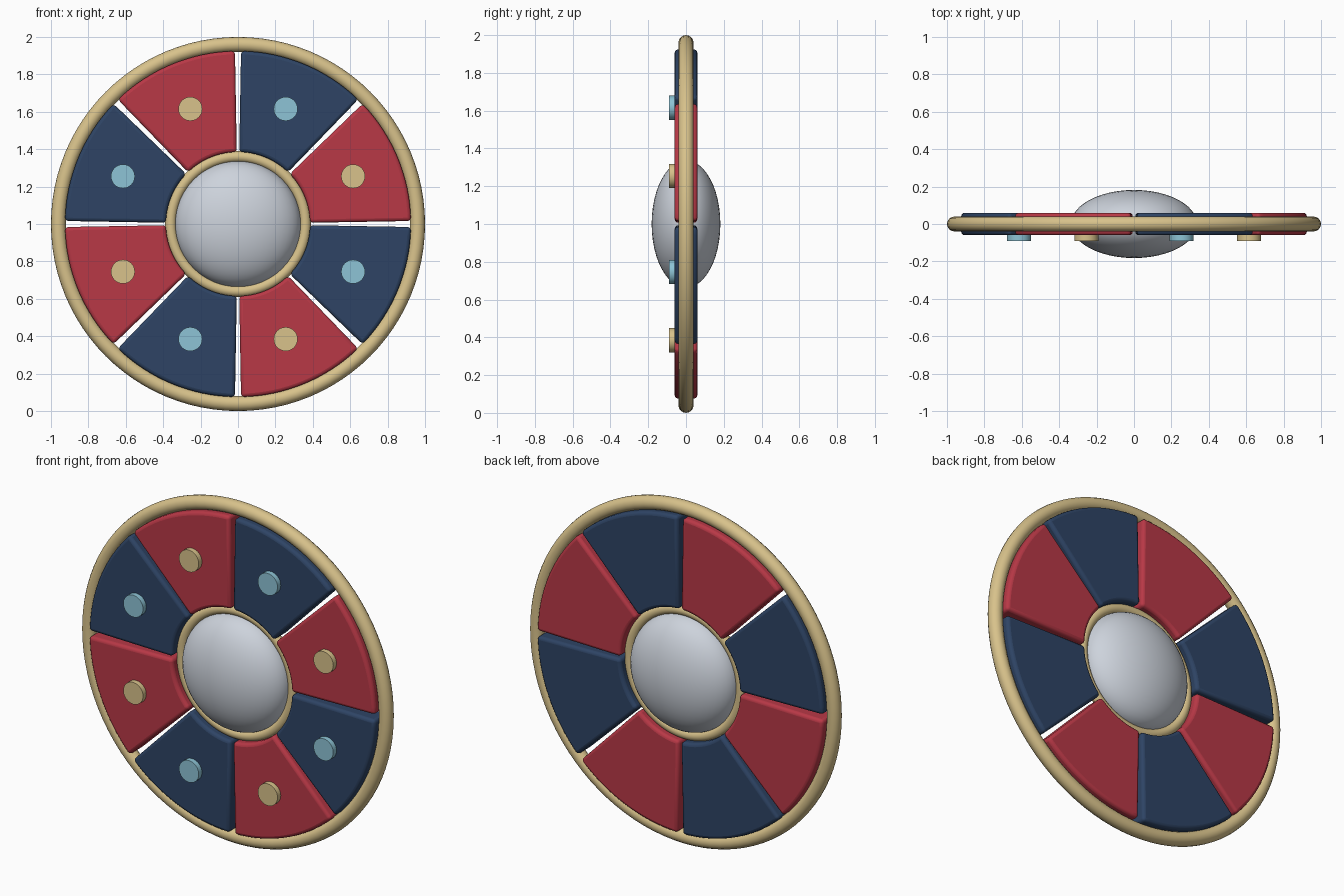
import bpy, bmesh, math
from mathutils import Matrix

if "Cube" in bpy.data.objects:
    bpy.data.objects.remove(bpy.data.objects["Cube"])

CENTER_Z = 1.0


def material(name, rgb):
    lin = [((c / 255 + 0.055) / 1.055) ** 2.4 for c in rgb]
    m = bpy.data.materials.new(name)
    m.diffuse_color = (*lin, 1)
    m.use_nodes = True
    m.node_tree.nodes["Principled BSDF"].inputs["Base Color"].default_value = m.diffuse_color
    return m


RED = material("red", (184, 56, 70))
NAVY = material("navy", (46, 68, 101))
GOLD = material("gold", (216, 194, 139))
SKY = material("sky blue", (141, 196, 214))
SILVER = material("silver", (205, 211, 220))


def finish(obj, name, mat, angle=40):
    obj.name = name
    obj.data.materials.append(mat)
    bpy.ops.object.select_all(action='DESELECT')
    obj.select_set(True)
    bpy.context.view_layer.objects.active = obj
    bpy.ops.object.shade_smooth_by_angle(angle=math.radians(angle))


def ring(name, major, minor):
    bpy.ops.mesh.primitive_torus_add(
        major_radius=major, minor_radius=minor, major_segments=96, minor_segments=16,
        location=(0, 0, CENTER_Z), rotation=(math.pi / 2, 0, 0))
    finish(bpy.context.object, name, GOLD, 60)


def wedge(name, a0, a1, r0, r1, half, mat, steps=16):
    # Annular sector, extruded through the shield thickness and rounded
    angles = [a0 + (a1 - a0) * i / steps for i in range(steps + 1)]
    outline = [(r1, a) for a in angles] + [(r0, a) for a in reversed(angles)]
    bm = bmesh.new()
    face = bm.faces.new([bm.verts.new((r * math.cos(a), -half, r * math.sin(a)))
                         for r, a in outline])
    ext = bmesh.ops.extrude_face_region(bm, geom=[face])
    bmesh.ops.translate(bm, vec=(0, 2 * half, 0),
                        verts=[v for v in ext["geom"] if isinstance(v, bmesh.types.BMVert)])
    bmesh.ops.recalc_face_normals(bm, faces=bm.faces)
    mesh = bpy.data.meshes.new(name)
    bm.to_mesh(mesh)
    bm.free()
    obj = bpy.data.objects.new(name, mesh)
    obj.location.z = CENTER_Z
    bpy.context.collection.objects.link(obj)
    bev = obj.modifiers.new("rounded edges", 'BEVEL')
    bev.width = 0.018
    bev.segments = 3
    bev.limit_method = 'ANGLE'
    bev.angle_limit = math.radians(40)
    finish(obj, name, mat)


# Outer rim and hub ring
ring("outer_rim", 0.96, 0.04)
ring("hub_ring", 0.36, 0.03)

# Flattened central boss
bpy.ops.mesh.primitive_uv_sphere_add(segments=48, ring_count=24, radius=1)
boss = bpy.context.object
boss.data.transform(Matrix.Diagonal((0.337, 0.182, 0.337, 1)))
boss.location.z = CENTER_Z
finish(boss, "center_boss", SILVER, 60)

# Eight alternating panels, each with a front stud
gap = math.radians(1.0)
for i in range(8):
    a0, a1 = i * math.pi / 4, (i + 1) * math.pi / 4
    mid = (a0 + a1) / 2
    wedge(f"panel_{i + 1}", a0 + gap, a1 - gap, 0.385, 0.925, 0.06, NAVY if i % 2 else RED)
    bpy.ops.mesh.primitive_cylinder_add(
        vertices=32, radius=0.064, depth=0.05,
        location=(0.666 * math.cos(mid), -0.065, CENTER_Z + 0.666 * math.sin(mid)),
        rotation=(math.pi / 2, 0, 0))
    finish(bpy.context.object, f"stud_{i + 1}", SKY if i % 2 else GOLD)
